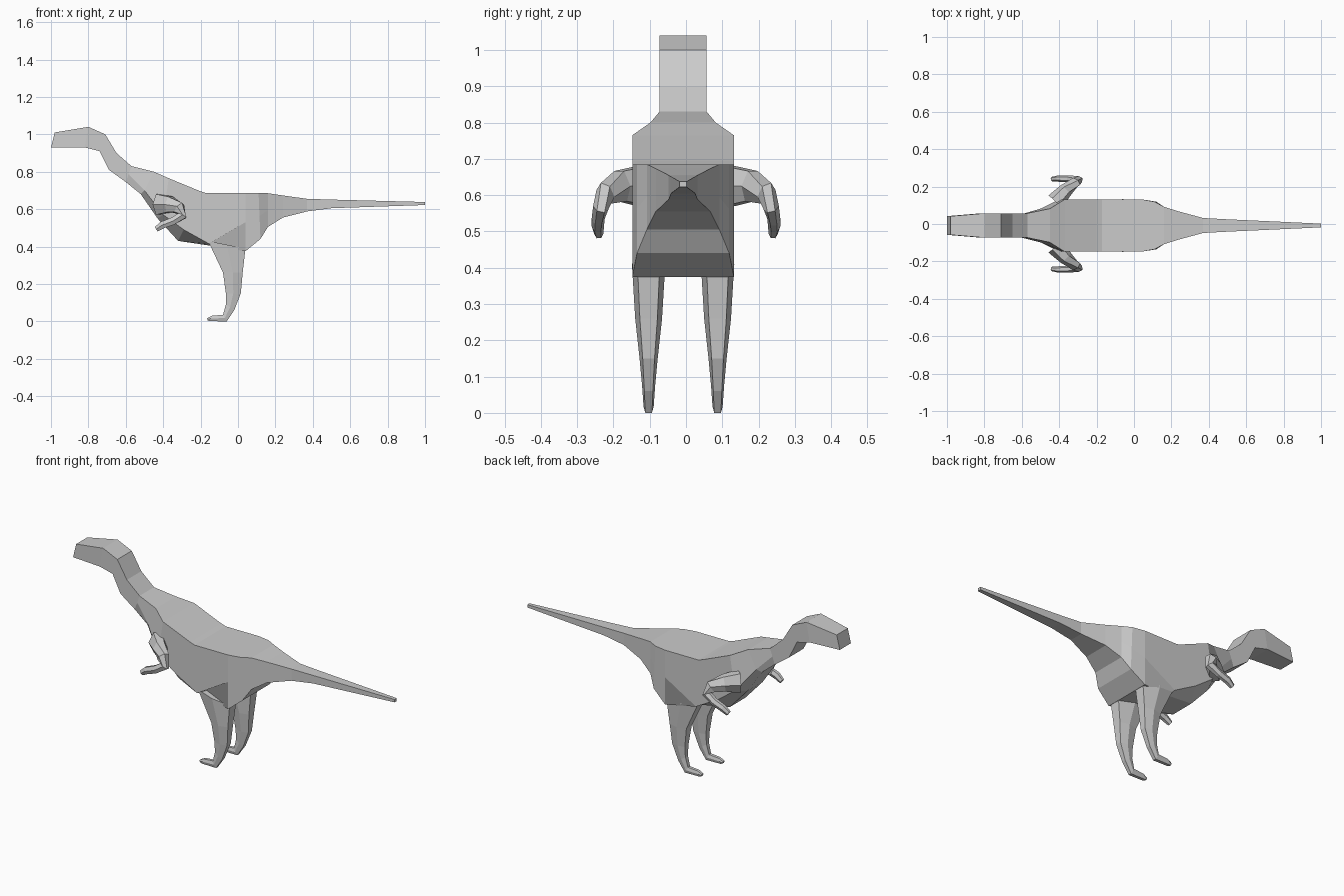
import bpy, bmesh
from mathutils import Vector

if "Cube" in bpy.data.objects:
    bpy.data.objects.remove(bpy.data.objects["Cube"])


def loft(name, rings):
    """Skin a list of equal-sized point rings and cap both ends."""
    bm = bmesh.new()
    loops = [[bm.verts.new(p) for p in ring] for ring in rings]
    n = len(loops[0])
    for a, b in zip(loops, loops[1:]):
        for i in range(n):
            j = (i + 1) % n
            bm.faces.new((a[i], a[j], b[j], b[i]))
    bm.faces.new(loops[0])
    bm.faces.new(loops[-1])
    bmesh.ops.recalc_face_normals(bm, faces=bm.faces)
    mesh = bpy.data.meshes.new(name)
    bm.to_mesh(mesh)
    bm.free()
    ob = bpy.data.objects.new(name, mesh)
    bpy.context.collection.objects.link(ob)
    return ob


MID = -0.008  # body centre line

# Body from snout to tail tip: top x,z / side x,z / bottom x,z / half widths
head_neck = [(-.98, 1.01, -1.0, .93, .05), (-.80, 1.04, -.82, .93, .065),
             (-.71, 1.0, -.74, .91, .065), (-.65, .90, -.69, .81, .065),
             (-.57, .83, -.60, .745, .065)]
torso = [(-.45, .80, -.50, .70, -.52, .68, .09, .09, .065),
         (-.37, .765, -.40, .57, -.43, .55, .14, .14, .07),
         (-.20, .695, -.29, .49, -.32, .43, .14, .14, .07),
         (-.17, .685, -.155, .415, -.15, .405, .14, .14, .09)]
rump_tail = [(.04, .685, .04, .375, .14), (.11, .685, .12, .44, .127),
             (.16, .685, .16, .505, .10), (.24, .673, .24, .555, .075),
             (.37, .655, .37, .588, .04), (.50, .651, .50, .605, .033),
             (1.0, .638, 1.0, .622, .01)]


def box_section(xt, zt, xb, zb, w):
    return (xt, zt, (xt + xb) / 2, (zt + zb) / 2, xb, zb, w, w, w)


sections = ([box_section(*s) for s in head_neck] + torso
            + [box_section(*s) for s in rump_tail])
loft("body", [[(xt, MID + wt, zt), (xm, MID + wm, zm), (xb, MID + wb, zb),
               (xb, MID - wb, zb), (xm, MID - wm, zm), (xt, MID - wt, zt)]
              for xt, zt, xm, zm, xb, zb, wt, wm, wb in sections])

# Legs: front x,z / back x,z / half width, ending in the toe
leg = [(-.16, .43, .04, .39, .046), (-.08, .26, .025, .26, .037),
       (-.065, .15, .015, .15, .025), (-.065, .09, -.02, .06, .018),
       (-.08, .035, -.06, 0, .014), (-.14, .03, -.15, .001, .013),
       (-.165, .017, -.162, .004, .010)]
# Arms: centre x,y,z / radius
arm = [(-.42, .12, .625, .055), (-.365, .18, .625, .042),
       (-.315, .222, .605, .032), (-.298, .235, .565, .024),
       (-.35, .242, .535, .020), (-.405, .243, .515, .019),
       (-.437, .240, .493, .014)]


def leg_ring(xf, zf, xb, zb, w, s):
    y, xm, zm = MID + s * .095, (xf + xb) / 2, (zf + zb) / 2
    return [(xf, y - .65 * w, zf), (xf, y + .65 * w, zf), (xm, y + w, zm),
            (xb, y + .65 * w, zb), (xb, y - .65 * w, zb), (xm, y - w, zm)]


def arm_rings(s):
    pts = [Vector(p[:3]) for p in arm]
    rings = []
    for i, p in enumerate(pts):
        t = (pts[min(i + 1, len(pts) - 1)] - pts[max(i - 1, 0)]).normalized()
        # bend-plane frame, so the section stays square to the path
        u = t.cross(Vector((.6, -.75, .1))).normalized() if i < 2 else \
            t.cross(Vector((0, 1, 0))).normalized()
        if i < 2:
            u = (Vector((0, 0, 1)) - t * t.z).normalized()
        v = t.cross(u)
        if v.y < 0:
            v = -v
        if (p + u - pts[4]).length < (p - u - pts[4]).length:
            u = -u
        if i > 4 and u.z > 0:
            u = -u
        r = arm[i][3]
        # even winding around the path
        w = t.cross(u)
        ring = [p + u * r + w * r * .45, p + w * r * .9, p - u * r + w * r * .45,
                p - u * r - w * r * .45, p - w * r * .9, p + u * r - w * r * .45]
        rings.append([(q.x, q.y * s, q.z) for q in ring])
    return rings


for side, s in (("near", -1), ("far", 1)):
    loft(f"leg_{side}", [leg_ring(*p, s) for p in leg])
    loft(f"arm_{side}", arm_rings(s))
